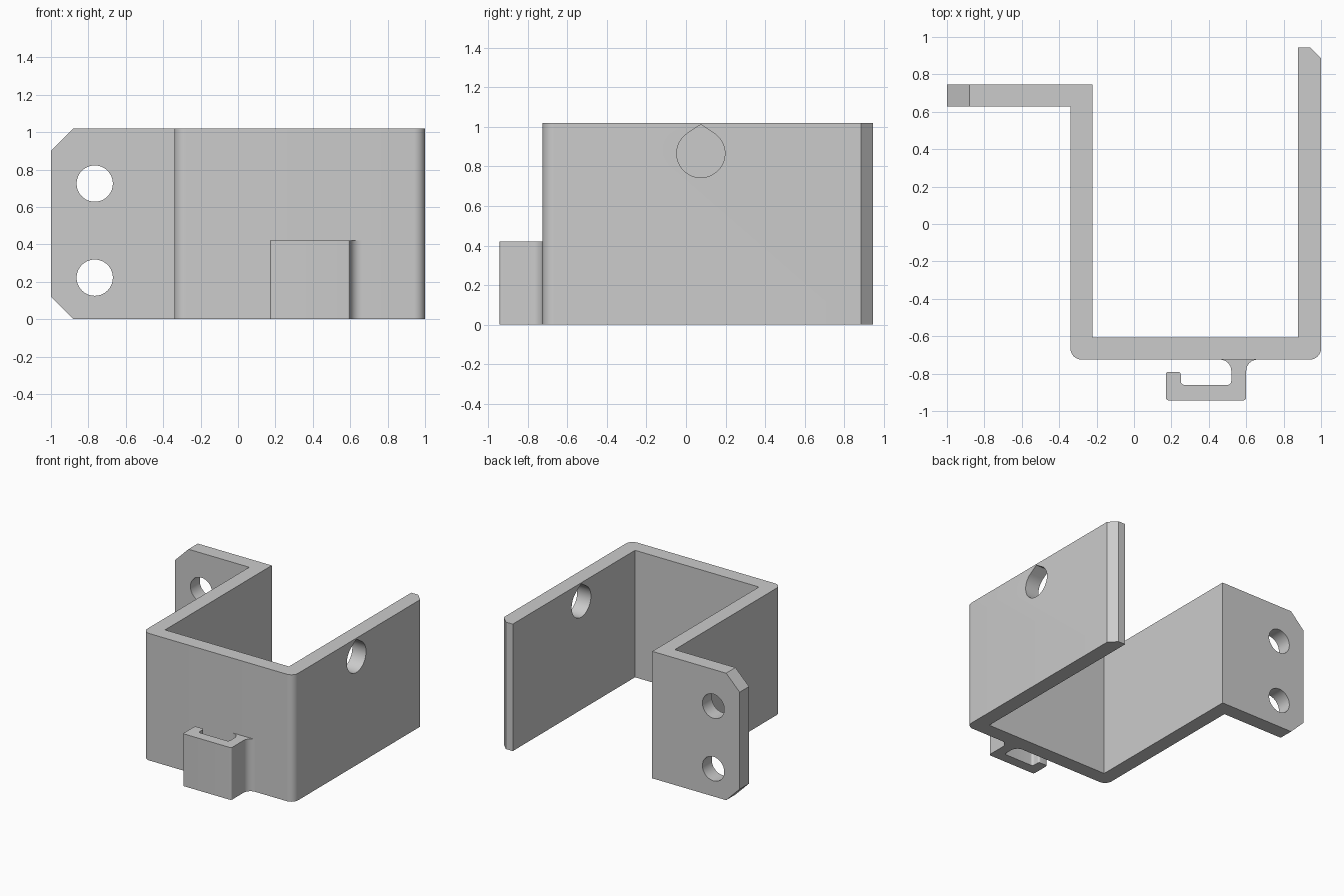
import bpy, bmesh
from math import cos, sin, pi, acos, radians
from mathutils import Vector

cube = bpy.data.objects.get("Cube")
if cube:
    bpy.data.objects.remove(cube, do_unlink=True)

grey = bpy.data.materials.new("plain grey")
grey.use_nodes = True
grey.diffuse_color = (0.6, 0.6, 0.6, 1)
grey.node_tree.nodes["Principled BSDF"].inputs["Base Color"].default_value = (0.6, 0.6, 0.6, 1)

HEIGHT = 1.02


def rounded(corners, steps=8):
    """Outline from (x, y, radius) corners; square corners with a radius become arcs."""
    out = []
    for i, (x, y, r) in enumerate(corners):
        p = Vector((x, y))
        if not r:
            out.append(p)
            continue
        d1 = (Vector(corners[i - 1][:2]) - p).normalized()
        d2 = (Vector(corners[(i + 1) % len(corners)][:2]) - p).normalized()
        centre = p + r * (d1 + d2)
        for k in range(steps + 1):
            a = k / steps * pi / 2
            out.append(centre - r * (d2 * cos(a) + d1 * sin(a)))
    return out


def arc(cx, cy, r, start, end, n):
    return [(cx + r * cos(start + (end - start) * k / n),
             cy + r * sin(start + (end - start) * k / n)) for k in range(n + 1)]


def prism(name, outline, axis, low, high):
    """Extrude a flat outline along the x, y or z axis."""
    place = {"x": lambda a, b: (low, a, b),
             "y": lambda a, b: (a, low, b),
             "z": lambda a, b: (a, b, low)}[axis]
    bm = bmesh.new()
    face = bm.faces.new([bm.verts.new(place(*p)) for p in outline])
    extruded = bmesh.ops.extrude_face_region(bm, geom=[face])["geom"]
    shift = Vector([(high - low) * (axis == c) for c in "xyz"])
    bmesh.ops.translate(bm, vec=shift, verts=[v for v in extruded if isinstance(v, bmesh.types.BMVert)])
    bmesh.ops.recalc_face_normals(bm, faces=bm.faces)
    mesh = bpy.data.meshes.new(name)
    bm.to_mesh(mesh)
    bm.free()
    mesh.materials.append(grey)
    obj = bpy.data.objects.new(name, mesh)
    bpy.context.collection.objects.link(obj)
    return obj


def activate(obj):
    bpy.ops.object.select_all(action="DESELECT")
    obj.select_set(True)
    bpy.context.view_layer.objects.active = obj


def cut(obj, cutter):
    cutter.hide_render = True
    mod = obj.modifiers.new("cut", "BOOLEAN")
    mod.operation = "DIFFERENCE"
    mod.solver = "EXACT"
    mod.object = cutter
    activate(obj)
    bpy.ops.object.modifier_apply(modifier=mod.name)
    bpy.data.objects.remove(cutter, do_unlink=True)


# Channel with side flange and bevelled arm end
bracket = prism("bracket", rounded([
    (-1, 0.628, 0), (-0.34, 0.628, 0), (-0.34, -0.725, 0.06), (1, -0.725, 0.06),
    (1, 0.885, 0), (0.94, 0.945, 0), (0.878, 0.945, 0), (0.878, -0.607, 0),
    (-0.223, -0.607, 0), (-0.223, 0.747, 0), (-1, 0.747, 0)]), "z", 0, HEIGHT)

# Flange corners and screw holes
for edge, side in ((0, -1), (HEIGHT, 1)):
    wedge = [(-1.12, edge - side * 0.24), (-0.76, edge + side * 0.12), (-1.12, edge + side * 0.12)]
    cut(bracket, prism("corner_cutter", wedge, "y", 0.5, 0.9))
for z in (0.222, 0.725):
    cut(bracket, prism("screw_cutter", arc(-0.766, z, 0.097, 0, 2 * pi, 40)[:-1], "y", 0.5, 0.9))

# Teardrop hole through the arm
radius, tip = 0.122, 0.146
lean = acos(radius / tip)
teardrop = arc(0.075, 0.866, radius, pi / 2 + lean, 2.5 * pi - lean, 40) + [(0.075, 0.866 + tip)]
cut(bracket, prism("teardrop_cutter", teardrop, "x", 0.7, 1.2))

# Hooked clip on the front wall
clip = prism("hook_clip", rounded([
    (0.17, -0.943, 0.015), (0.6, -0.943, 0.015), (0.6, -0.725, 0.06), (0.665, -0.725, 0),
    (0.455, -0.725, 0), (0.52, -0.725, 0.06), (0.52, -0.86, 0.02), (0.25, -0.86, 0.02),
    (0.25, -0.79, 0.015), (0.17, -0.79, 0.015)]), "z", 0, 0.42)

for obj in (bracket, clip):
    activate(obj)
    bpy.ops.object.shade_smooth_by_angle(angle=radians(30))
